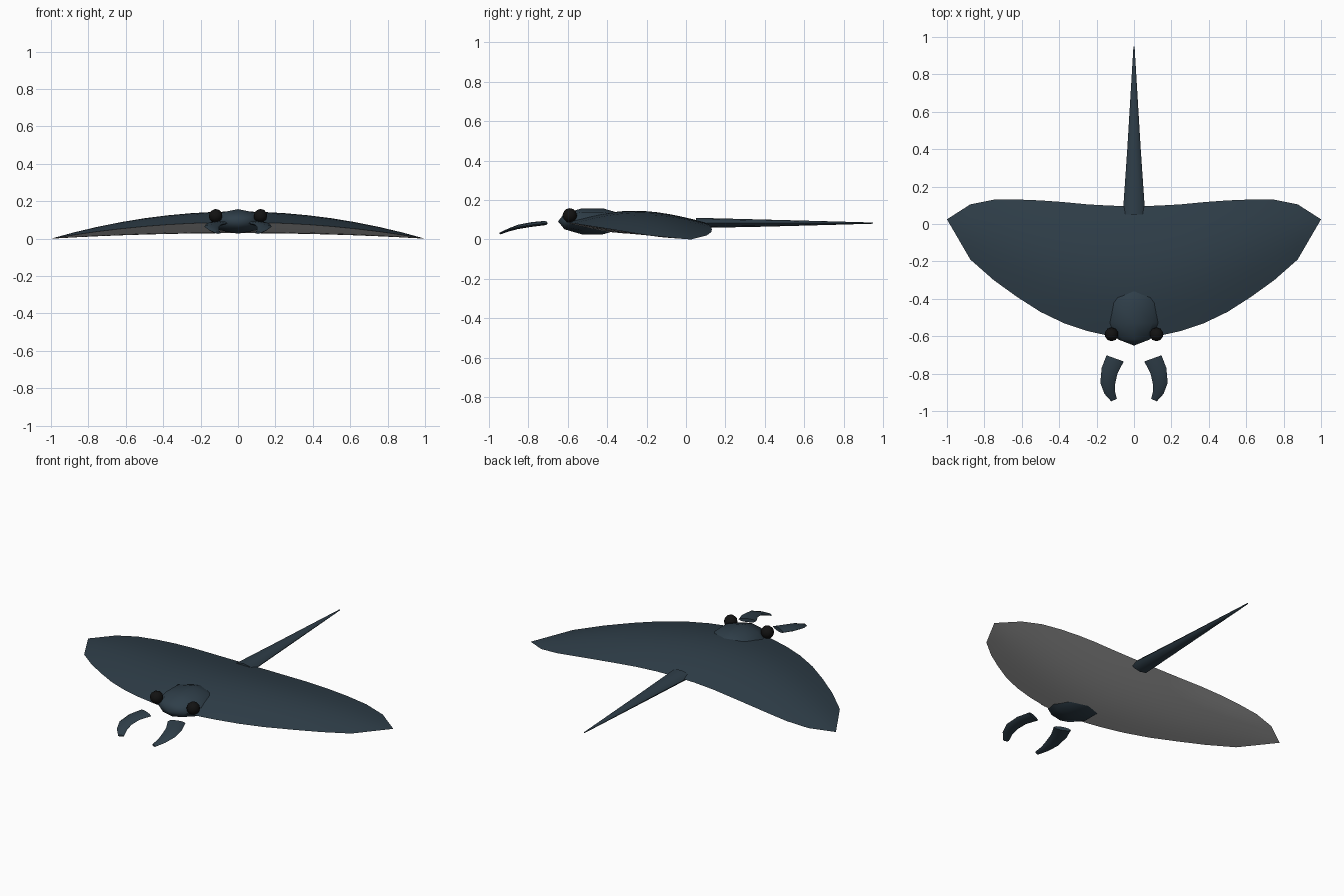
import bpy, bmesh, math
from mathutils import Vector, Matrix

if "Cube" in bpy.data.objects:
    bpy.data.objects.remove(bpy.data.objects["Cube"])


def material(name, rgb):
    m = bpy.data.materials.new(name)
    m.diffuse_color = (*rgb, 1)
    m.use_nodes = True
    m.node_tree.nodes["Principled BSDF"].inputs["Base Color"].default_value = m.diffuse_color
    return m


SLATE = material("slate blue skin", (0.028, 0.048, 0.066))
BELLY = material("pale belly", (0.55, 0.55, 0.55))
BLACK = material("black eye", (0.006, 0.006, 0.006))


def finish(bm, name, mats, angle=40):
    bmesh.ops.remove_doubles(bm, verts=bm.verts[:], dist=0.0005)
    bmesh.ops.recalc_face_normals(bm, faces=bm.faces[:])
    for f in bm.faces:
        f.smooth = True
    me = bpy.data.meshes.new(name)
    bm.to_mesh(me)
    bm.free()
    me.set_sharp_from_angle(angle=math.radians(angle))
    for m in mats:
        me.materials.append(m)
    ob = bpy.data.objects.new(name, me)
    bpy.context.collection.objects.link(ob)
    return ob


def loft(bm, rings):
    """Skin closed rings of points and cap both ends."""
    vr = [[bm.verts.new(p) for p in r] for r in rings]
    n = len(vr[0])
    for a, b in zip(vr, vr[1:]):
        for i in range(n):
            j = (i + 1) % n
            bm.faces.new((a[i], a[j], b[j], b[i]))
    bm.faces.new(vr[0])
    bm.faces.new(vr[-1])


# Wing body: lens sections across the span, drooping towards the tips
front = [-0.62, -0.60, -0.572, -0.53, -0.47, -0.39, -0.30, -0.19, 0.025]
back = [0.095, 0.098, 0.105, 0.117, 0.126, 0.131, 0.13, 0.105, 0.025]
STEPS = 12
bm = bmesh.new()
for side in (1, -1):
    rows = []
    for k in range(-8, 9):
        x = k / 8
        f, b = front[abs(k)], back[abs(k)]
        drop = 1 - x * x
        rows.append([bm.verts.new((x, f + (b - f) * s / STEPS,
                     drop * (0.0875 + side * 0.058 * math.sin(math.pi * s / STEPS))))
                     for s in range(STEPS + 1)])
    for a, c in zip(rows, rows[1:]):
        for s in range(STEPS):
            face = bm.faces.new((a[s], c[s], c[s + 1], a[s + 1]))
            face.material_index = 0 if side == 1 else 1
finish(bm, "wing_body", [SLATE, BELLY], 30)

# Head: faceted ellipsoid with its axis front to back
bm = bmesh.new()
bmesh.ops.create_uvsphere(bm, u_segments=8, v_segments=5, radius=1)
bmesh.ops.transform(bm, verts=bm.verts[:],
                    matrix=Matrix.Translation((0, -0.475, 0.092))
                    @ Matrix.Diagonal((0.147, 0.175, 0.069, 1))
                    @ Matrix.Rotation(math.pi / 2, 4, 'X'))
finish(bm, "head", [SLATE], 60)

# Tail: tapering eight-sided spike
bm = bmesh.new()
tail = [(0.05, 0.060, 0.026, 0.084), (0.40, 0.036, 0.018, 0.083),
        (0.70, 0.018, 0.010, 0.083), (0.95, 0.003, 0.003, 0.083)]
loft(bm, [[(w * math.cos(i * math.pi / 4), y, z + h * math.sin(i * math.pi / 4))
           for i in range(8)] for y, w, h, z in tail])
finish(bm, "tail", [SLATE], 50)

# Curled horn fins: outer point, inner point, height, half thickness
fin = [((0.147, -0.702), (0.055, -0.735), 0.083, 0.011),
       ((0.173, -0.770), (0.088, -0.798), 0.076, 0.012),
       ((0.180, -0.850), (0.101, -0.855), 0.064, 0.011),
       ((0.158, -0.908), (0.102, -0.895), 0.048, 0.008),
       ((0.122, -0.948), (0.092, -0.935), 0.031, 0.005)]
for side, label in ((1, "right"), (-1, "left")):
    bm = bmesh.new()
    rings = []
    for o, n, z, h in fin:
        o, n = Vector(o), Vector(n)
        mid, half = (o + n) / 2, (o - n) / 2
        ring = []
        for i in range(8):
            a = i * math.pi / 4
            p = mid + half * math.cos(a)
            ring.append((side * p.x, p.y, z + h * math.sin(a)))
        rings.append(ring)
    loft(bm, rings)
    finish(bm, "horn_fin_" + label, [SLATE], 50)

    # Eyes
    bm = bmesh.new()
    bmesh.ops.create_icosphere(bm, subdivisions=2, radius=0.037,
                               matrix=Matrix.Translation((side * 0.12, -0.59, 0.122)))
    finish(bm, "eye_" + label, [BLACK], 60)
